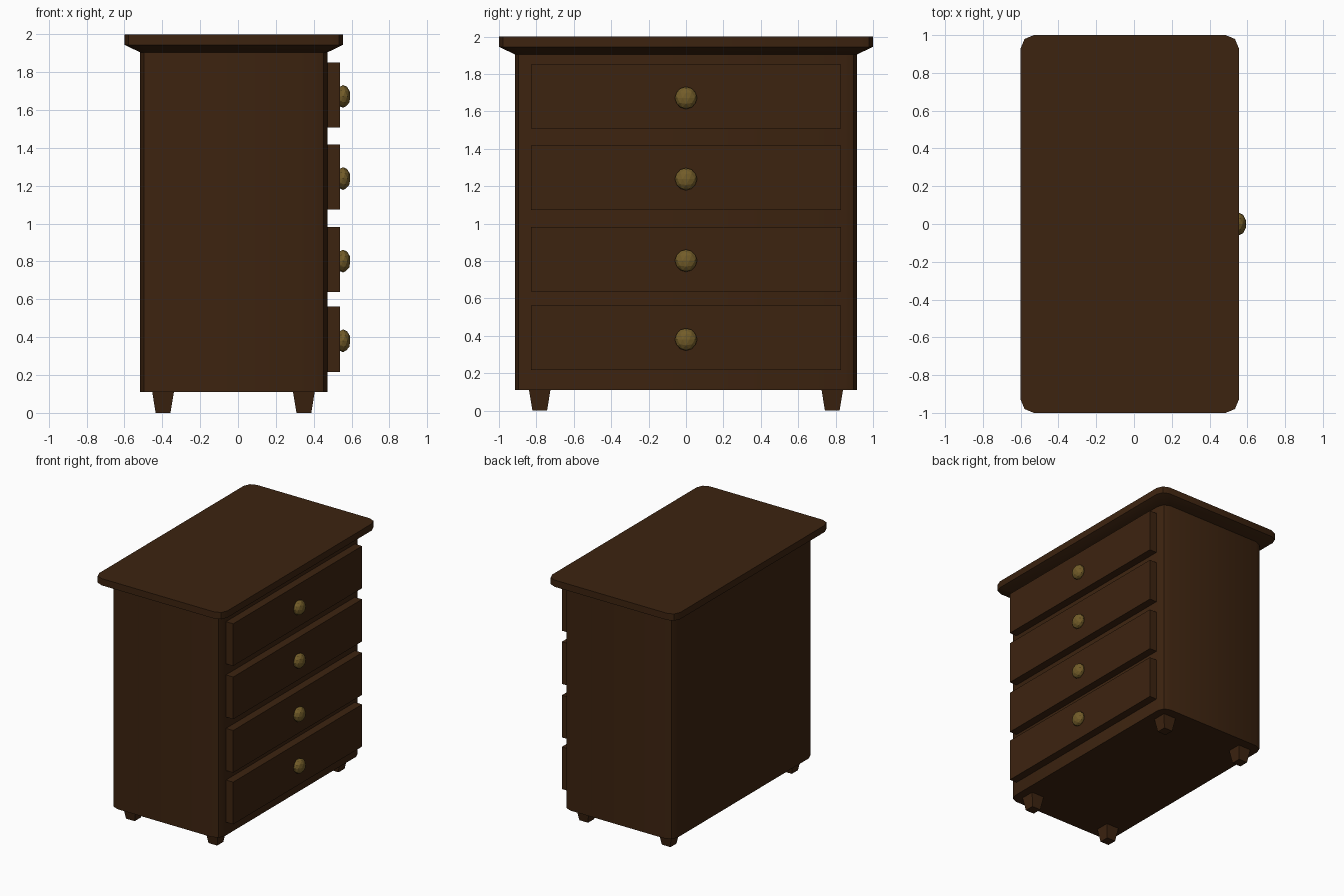
import bpy, bmesh, math
from mathutils import Matrix

if "Cube" in bpy.data.objects:
    bpy.data.objects.remove(bpy.data.objects["Cube"])


def material(name, rgb):
    m = bpy.data.materials.new(name)
    m.diffuse_color = (*rgb, 1)
    m.use_nodes = True
    m.node_tree.nodes["Principled BSDF"].inputs["Base Color"].default_value = m.diffuse_color
    return m


WOOD = material("dark_wood", (0.046, 0.017, 0.005))
BRASS = material("aged_brass", (0.17, 0.108, 0.022))


def finish(name, bm, mat, smooth=False):
    bmesh.ops.recalc_face_normals(bm, faces=bm.faces)
    me = bpy.data.meshes.new(name)
    bm.to_mesh(me)
    bm.free()
    me.materials.append(mat)
    ob = bpy.data.objects.new(name, me)
    bpy.context.collection.objects.link(ob)
    if smooth:
        bpy.ops.object.select_all(action='DESELECT')
        ob.select_set(True)
        bpy.context.view_layer.objects.active = ob
        bpy.ops.object.shade_smooth_by_angle(angle=math.radians(30))
    return ob


def rounded_rect(x0, x1, y0, y1, r, steps=2):
    """Outline of a rectangle with faceted round corners (r=0: plain)."""
    if r == 0:
        return [(x1, y1), (x0, y1), (x0, y0), (x1, y0)]
    pts = []
    corners = [(x1 - r, y1 - r), (x0 + r, y1 - r), (x0 + r, y0 + r), (x1 - r, y0 + r)]
    for k, (cx, cy) in enumerate(corners):
        for i in range(steps + 1):
            a = math.pi / 2 * (k + i / steps)
            pts.append((cx + r * math.cos(a), cy + r * math.sin(a)))
    return pts


def stack(name, levels, mat, smooth=False):
    """Loft through levels of (z, x0, x1, y0, y1, corner radius)."""
    bm = bmesh.new()
    rings = [[bm.verts.new((x, y, z)) for x, y in rounded_rect(*rect)]
             for z, *rect in levels]
    n = len(rings[0])
    for a, b in zip(rings, rings[1:]):
        for i in range(n):
            j = (i + 1) % n
            bm.faces.new((a[i], a[j], b[j], b[i]))
    bm.faces.new(rings[0])
    bm.faces.new(rings[-1])
    return finish(name, bm, mat, smooth)


# carcass and overhanging top with undercut edge
stack("cabinet_body", [(0.11, -0.517, 0.473, -0.915, 0.915, 0.07),
                       (1.91, -0.517, 0.473, -0.915, 0.915, 0.07)], WOOD, True)
stack("cabinet_top", [(1.905, -0.517, 0.473, -0.915, 0.915, 0.06),
                      (1.945, -0.6, 0.555, -1, 1, 0.07),
                      (2.0, -0.6, 0.555, -1, 1, 0.07)], WOOD, True)

# drawer fronts with a knob each
for i, z in enumerate((0.389, 0.810, 1.246, 1.680), 1):
    stack(f"drawer_front_{i}", [(z - 0.172, 0.46, 0.538, -0.83, 0.83, 0),
                                (z + 0.172, 0.46, 0.538, -0.83, 0.83, 0)], WOOD)
    bm = bmesh.new()
    bmesh.ops.create_icosphere(
        bm, subdivisions=2, radius=0.06,
        matrix=Matrix.Translation((0.555, 0, z - 0.008)) @ Matrix.Diagonal((0.66, 1, 1, 1)))
    finish(f"drawer_knob_{i}", bm, BRASS)

# tapered feet
for fx, x in (("back", -0.396), ("front", 0.348)):
    for fy, y in (("left", -0.782), ("right", 0.782)):
        stack(f"{fx}_{fy}_foot",
              [(z, x - h, x + h, y - h, y + h, 0) for z, h in ((0, 0.039), (0.115, 0.058))],
              WOOD)
